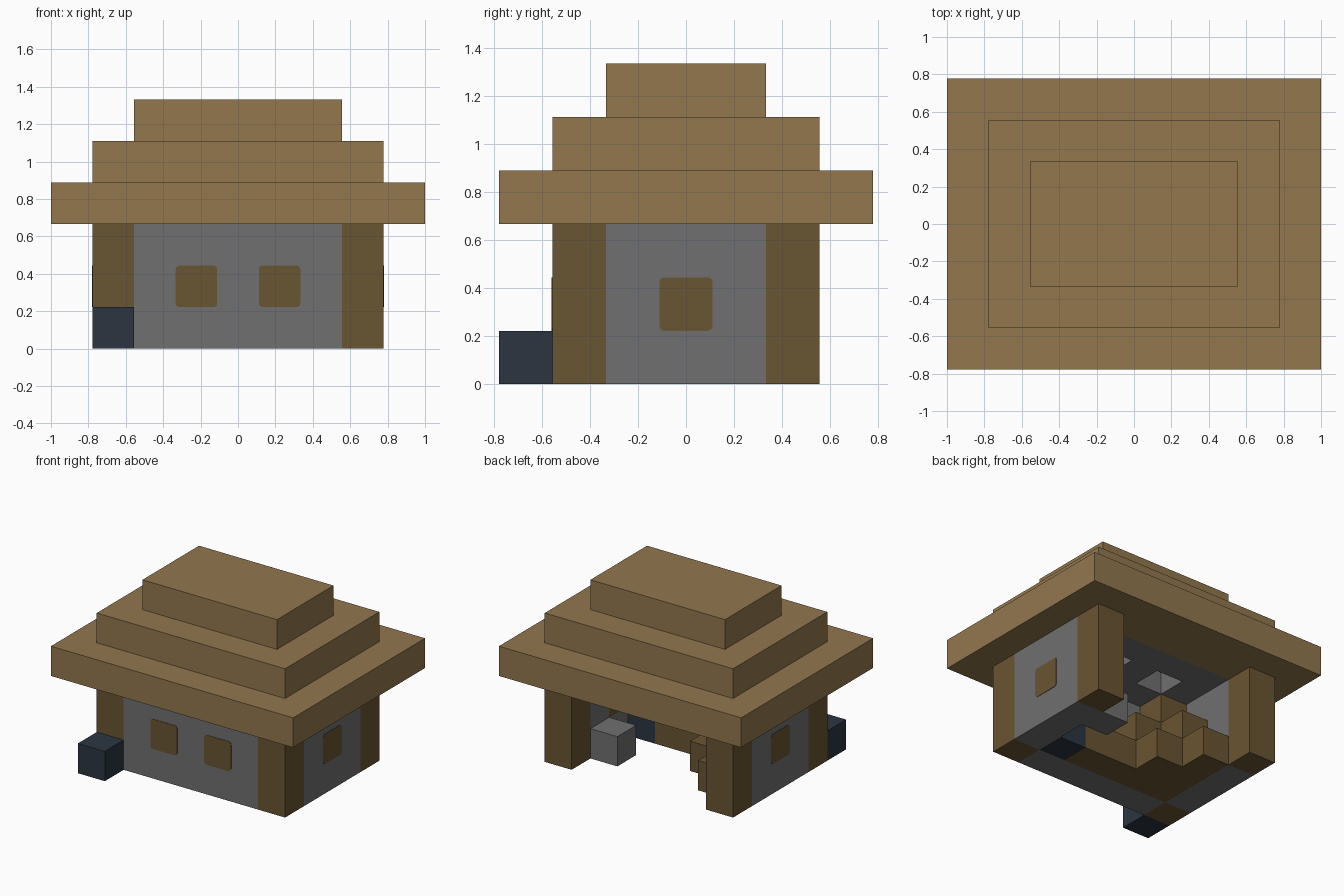
import bpy, bmesh
from math import cos, sin, pi
from mathutils import Vector

if "Cube" in bpy.data.objects:
    bpy.data.objects.remove(bpy.data.objects["Cube"])

U = 2 / 9                       # one building block
ORIGIN = Vector((4.5, 3.5, 0))  # centre of the plan, in blocks


def material(name, rgb):
    mat = bpy.data.materials.new(name)
    mat.use_nodes = True
    colour = (*rgb, 1)
    mat.diffuse_color = colour
    mat.node_tree.nodes["Principled BSDF"].inputs["Base Color"].default_value = colour
    return mat


thatch = material("light wood", (0.287, 0.184, 0.076))
timber = material("dark wood", (0.141, 0.089, 0.032))
stone = material("grey stone", (0.162, 0.162, 0.162))
slate = material("dark blue", (0.025, 0.036, 0.053))


def finish(name, bm, mat):
    bmesh.ops.recalc_face_normals(bm, faces=bm.faces)
    mesh = bpy.data.meshes.new(name)
    bm.to_mesh(mesh)
    bm.free()
    mesh.materials.append(mat)
    obj = bpy.data.objects.new(name, mesh)
    bpy.context.collection.objects.link(obj)
    return obj


def blocks(name, mat, *spans):
    """Boxes, each given as low corner and size in blocks."""
    bm = bmesh.new()
    for low, size in spans:
        low, size = Vector(low), Vector(size)
        made = bmesh.ops.create_cube(bm, size=1)["verts"]
        for v in made:
            v.co = (low + size / 2 + v.co * size - ORIGIN) * U
    return finish(name, bm, mat)


def frame(name, mat, outer, inner, z):
    """Rectangular ring one block high, from half sizes in blocks."""
    bm = bmesh.new()
    corners = [(-1, -1), (1, -1), (1, 1), (-1, 1)]
    loops = [[bm.verts.new((sx * hx * U, sy * hy * U, h * U)) for sx, sy in corners]
             for (hx, hy), h in ((outer, z), (outer, z + 1), (inner, z + 1), (inner, z))]
    for i in range(4):
        a, b = loops[i], loops[(i + 1) % 4]
        for j in range(4):
            k = (j + 1) % 4
            bm.faces.new((a[j], a[k], b[k], b[j]))
    return finish(name, bm, mat)


def window(name, cell, axis):
    """Rounded pane running through the wall, just proud on both sides."""
    bm = bmesh.new()
    half, r, depth = U / 2, 0.02, U / 2 + 0.003
    outline = []
    for q in range(4):
        mid = q * pi / 2 + pi / 4
        cx = (half - r) * (1 if cos(mid) > 0 else -1)
        cz = (half - r) * (1 if sin(mid) > 0 else -1)
        for s in range(4):
            t = q * pi / 2 + s * pi / 6
            outline.append((cx + r * cos(t), cz + r * sin(t)))
    centre = (Vector(cell) + Vector((0.5, 0.5, 0.5)) - ORIGIN) * U
    rings = []
    for d in (-depth, depth):
        rings.append([bm.verts.new(centre + Vector((p, d, q) if axis == "y" else (d, p, q)))
                      for p, q in outline])
        bm.faces.new(rings[-1])
    n = len(outline)
    for i in range(n):
        k = (i + 1) % n
        bm.faces.new((rings[0][i], rings[0][k], rings[1][k], rings[1][i]))
    return finish(name, bm, timber)


# Corner posts
for side, x in (("right", 1), ("left", 7)):
    for end, y in (("front", 1), ("back", 5)):
        blocks(f"{end}_{side}_post", timber, ((x, y, 0), (1, 1, 3)))

# Stone walls, the back left open
blocks("front_wall", stone, ((2, 1, 0), (5, 1, 3)))
for side, x in (("right", 1), ("left", 7)):
    blocks(f"{side}_wall", stone, ((x, 2, 0), (1, 3, 3)))
    window(f"{side}_window", (x, 3, 1), "x")
for side, x in (("right", 3), ("left", 5)):
    window(f"front_{side}_window", (x, 1, 1), "y")

# Stepped roof over a stone ceiling with two square recesses
frame("roof_eaves", thatch, (4.5, 3.5), (2.5, 1.5), 3)
blocks("roof_middle_tier", thatch, ((1, 1, 4), (7, 5, 1)))
blocks("roof_top_tier", thatch, ((2, 2, 5), (5, 3, 1)))
blocks("ceiling", stone, ((2, 2, 3), (5, 1, 1)), ((2, 4, 3), (5, 1, 1)),
       *[((x, 3, 3), (1, 1, 1)) for x in (2, 4, 6)])

# Timber stacked in the inside corner, one row list per level
for level, rows in enumerate(((4, 2, 1), (2, 1), (1,))):
    blocks(f"timber_stack_{level + 1}", timber,
           *[((2, 2 + i, level), (width, 1, 1)) for i, width in enumerate(rows)])

# Loose blocks inside and by the front
blocks("inner_stone_block", stone, ((6, 4, 0), (1, 1, 1)))
blocks("inner_blue_block", slate, ((6, 2, 0), (1, 1, 1)))
blocks("outer_blue_block", slate, ((1, 0, 0), (1, 1, 1)))
